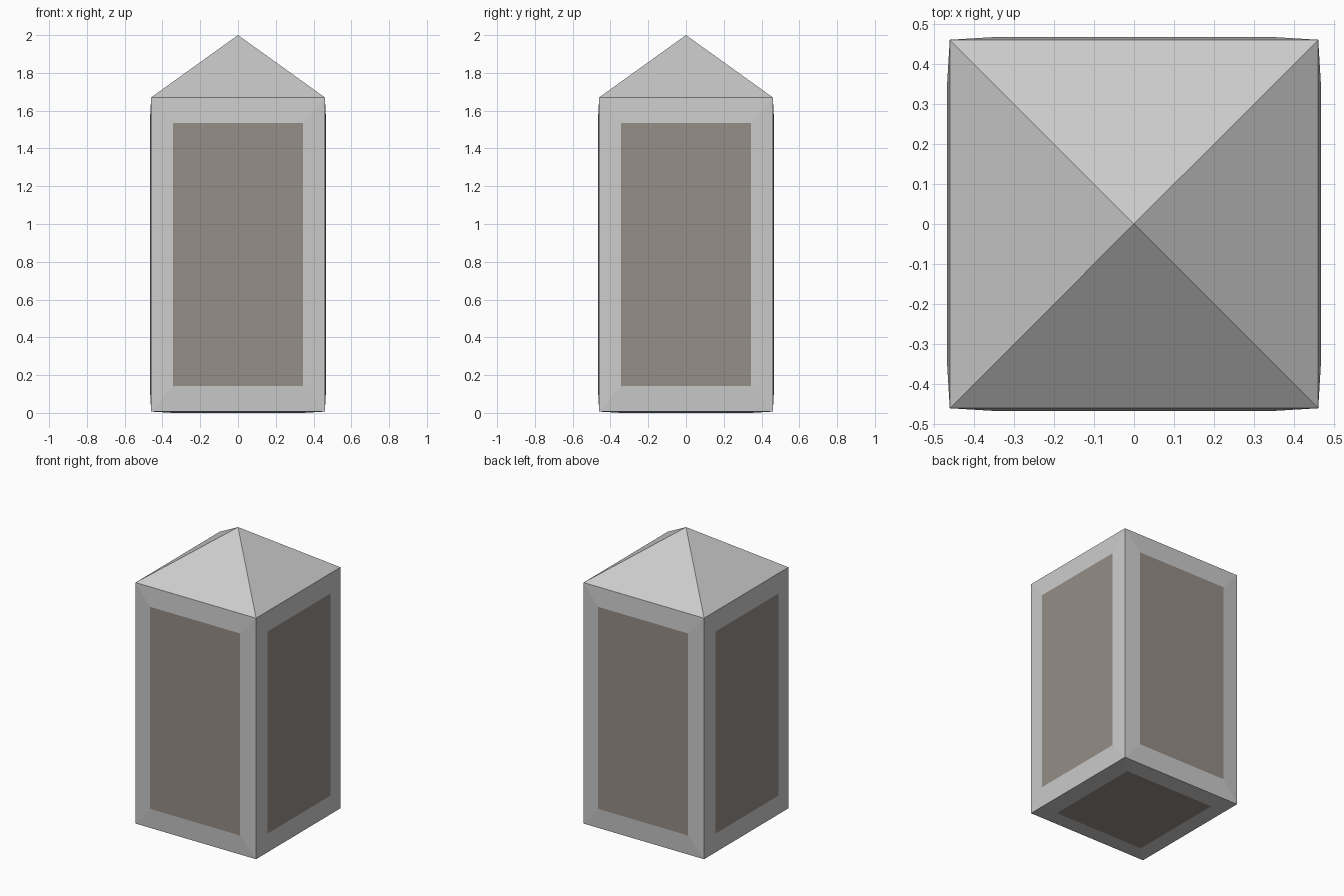
import bpy, bmesh
from mathutils import Vector

if "Cube" in bpy.data.objects:
    bpy.data.objects.remove(bpy.data.objects["Cube"])

HALF, BASE, EAVE, TOP = 0.46, 0.007, 1.67, 2.0
PANEL_HALF, PANEL_LOW, PANEL_HIGH, BULGE = 0.344, 0.142, 1.536, 0.007


def make_object(name, bm, materials=()):
    bmesh.ops.recalc_face_normals(bm, faces=bm.faces)
    mesh = bpy.data.meshes.new(name)
    bm.to_mesh(mesh)
    bm.free()
    obj = bpy.data.objects.new(name, mesh)
    for mat in materials:
        mesh.materials.append(mat)
    bpy.context.collection.objects.link(obj)
    return obj


frame_mat = bpy.data.materials.new("frame_grey")
frame_mat.diffuse_color = (0.8, 0.8, 0.8, 1)
frame_mat.use_nodes = True
frame_mat.node_tree.nodes["Principled BSDF"].inputs["Base Color"].default_value = frame_mat.diffuse_color
panel_mat = bpy.data.materials.new("panel_dark")
panel_mat.diffuse_color = (0.30, 0.27, 0.24, 1)
panel_mat.use_nodes = True
panel_mat.node_tree.nodes["Principled BSDF"].inputs["Base Color"].default_value = panel_mat.diffuse_color

# Body: open-topped box, each face framed around a slightly raised dark panel
bm = bmesh.new()
bmesh.ops.create_cube(bm, size=1)
for v in bm.verts:
    v.co = (v.co.x * 2 * HALF, v.co.y * 2 * HALF, BASE if v.co.z < 0 else EAVE)
bm.normal_update()
bmesh.ops.delete(bm, geom=[f for f in bm.faces if f.normal.z > 0.9], context='FACES_ONLY')
sides = list(bm.faces)
normals = [f.normal.copy() for f in sides]
bmesh.ops.inset_individual(bm, faces=sides, thickness=0.1, depth=0)
for face, n in zip(sides, normals):
    face.material_index = 1
    for v in face.verts:
        for axis in (0, 1):
            if abs(n[axis]) < 0.5:
                v.co[axis] = PANEL_HALF if v.co[axis] > 0 else -PANEL_HALF
        if abs(n.z) < 0.5:
            v.co.z = PANEL_LOW if v.co.z < 0.8 else PANEL_HIGH
        v.co += n * BULGE
make_object("body", bm, (frame_mat, panel_mat))

# Roof: four-sided pyramid meeting the body at the eaves
bm = bmesh.new()
apex = bm.verts.new((0, 0, TOP))
eaves = [bm.verts.new((x * HALF, y * HALF, EAVE))
         for x, y in ((-1, -1), (1, -1), (1, 1), (-1, 1))]
for i in range(4):
    bm.faces.new((eaves[i], eaves[(i + 1) % 4], apex))
make_object("roof", bm, (frame_mat,))
